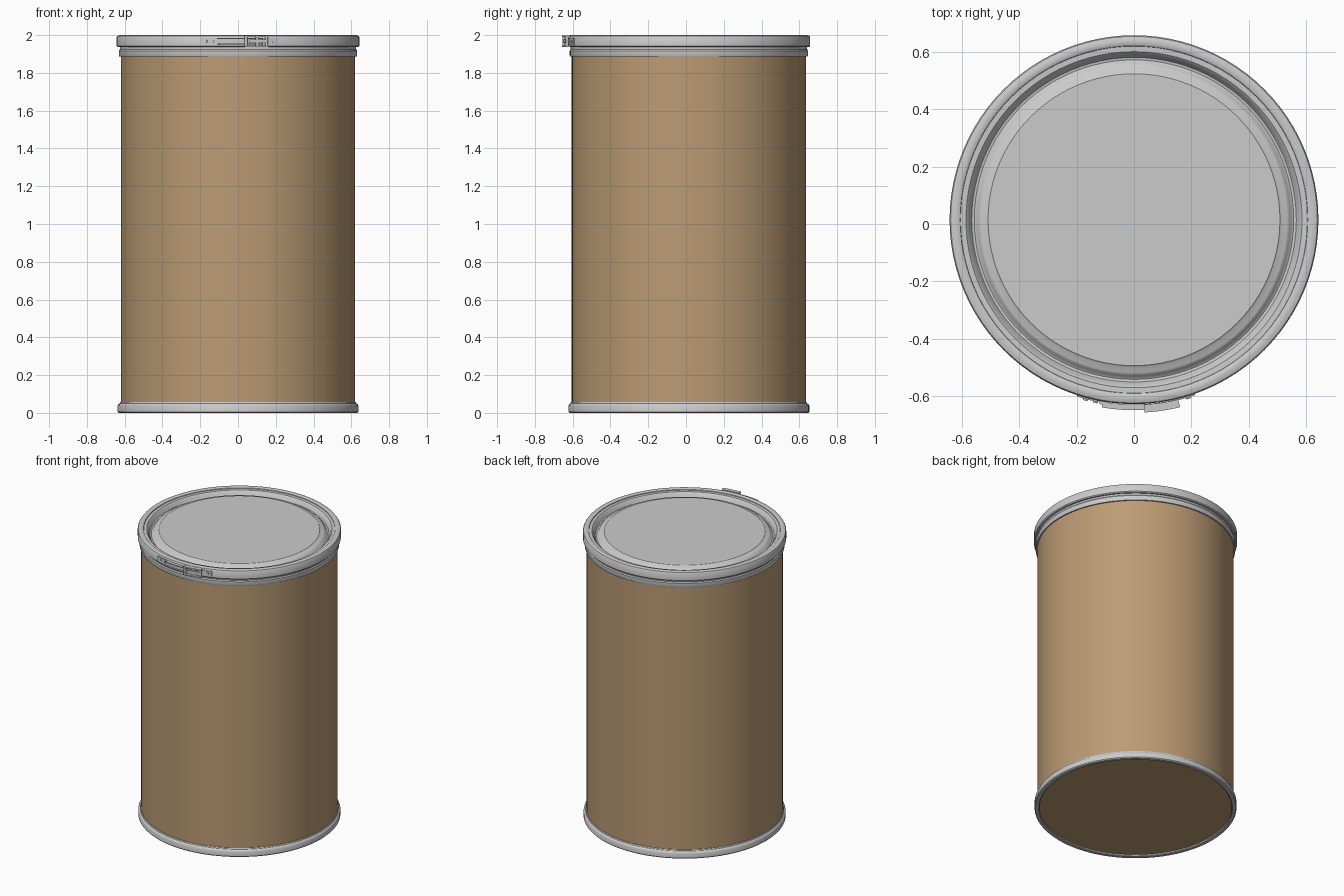
import bpy, bmesh, math
from mathutils import Matrix, Vector

if "Cube" in bpy.data.objects:
    bpy.data.objects.remove(bpy.data.objects["Cube"])

CY = 0.015      # drum axis offset, the latch sticks out at the front
SEG = 96

brown = bpy.data.materials.new("fibreboard")
brown.diffuse_color = (0.50, 0.33, 0.175, 1)
brown.use_nodes = True
brown.node_tree.nodes["Principled BSDF"].inputs["Base Color"].default_value = brown.diffuse_color


def finish(name, bm, mat=None):
    bmesh.ops.remove_doubles(bm, verts=bm.verts, dist=1e-5)
    bmesh.ops.recalc_face_normals(bm, faces=bm.faces)
    me = bpy.data.meshes.new(name)
    bm.to_mesh(me)
    bm.free()
    ob = bpy.data.objects.new(name, me)
    ob.location.y = CY
    bpy.context.collection.objects.link(ob)
    if mat:
        me.materials.append(mat)
    bpy.ops.object.select_all(action='DESELECT')
    ob.select_set(True)
    bpy.context.view_layer.objects.active = ob
    bpy.ops.object.shade_smooth_by_angle(angle=math.radians(35))
    return ob


def revolve(name, profile, closed=True, mat=None):
    """Spin (radius, z) points around the drum axis."""
    bm = bmesh.new()
    vs = [bm.verts.new((r, 0, z)) for r, z in profile]
    es = [bm.edges.new(p) for p in zip(vs, vs[1:])]
    if closed:
        es.append(bm.edges.new((vs[-1], vs[0])))
    bmesh.ops.spin(bm, geom=vs + es, cent=(0, 0, 0), axis=(0, 0, 1),
                   angle=2 * math.pi, steps=SEG, use_duplicate=False)
    return finish(name, bm, mat)


def arc_plate(name, x0, x1, z0, z1, r0, r1, steps=8):
    """Plate hugging the front of the ring between two x positions."""
    bm = bmesh.new()
    rows = []
    for i in range(steps + 1):
        a = math.asin((x0 + (x1 - x0) * i / steps) / 0.65)
        s, c = math.sin(a), -math.cos(a)
        rows.append([bm.verts.new((r * s, r * c, z))
                     for r, z in ((r0, z0), (r1, z0), (r1, z1), (r0, z1))])
    for p, q in zip(rows, rows[1:]):
        for k in range(4):
            bm.faces.new((p[k], p[(k + 1) % 4], q[(k + 1) % 4], q[k]))
    bm.faces.new(rows[0])
    bm.faces.new(rows[-1])
    return finish(name, bm)


def rod(name, a, b, radius):
    a, b = Vector(a), Vector(b)
    bm = bmesh.new()
    rot = (b - a).to_track_quat('Z', 'Y').to_matrix().to_4x4()
    bmesh.ops.create_cone(bm, cap_ends=True, segments=12, radius1=radius,
                          radius2=radius, depth=(b - a).length,
                          matrix=Matrix.Translation((a + b) / 2) @ rot)
    return finish(name, bm)


def on_ring(x, r, z):
    a = math.asin(x / 0.65)
    return (r * math.sin(a), -r * math.cos(a), z)


# fibre body with closed bottom
revolve("drum_body", [(0, 0.012), (0.612, 0.012), (0.62, 0.02), (0.62, 1.945), (0, 1.945)],
        closed=False, mat=brown)

# metal chime around the base
revolve("bottom_chime", [(0.608, 0.014), (0.608, 0.004), (0.613, 0), (0.632, 0), (0.638, 0.006),
                         (0.638, 0.038), (0.634, 0.045), (0.627, 0.049), (0.624, 0.057), (0.617, 0.057)])

# metal collar under the lid
revolve("top_collar", [(0.617, 1.886), (0.628, 1.886), (0.631, 1.892), (0.631, 1.917), (0.626, 1.924),
                       (0.626, 1.945), (0.617, 1.945)])

# clamp ring
revolve("clamp_ring", [(0.618, 1.936), (0.636, 1.936), (0.642, 1.942), (0.642, 1.99), (0.638, 1.996),
                       (0.626, 2.0), (0.612, 2.0), (0.605, 1.996), (0.603, 1.988), (0.615, 1.985)])

# lid with sunken channel and raised centre panel
revolve("lid", [(0, 1.986), (0.508, 1.986), (0.514, 1.981), (0.532, 1.979), (0.542, 1.973),
                (0.548, 1.962), (0.556, 1.958), (0.565, 1.960), (0.571, 1.968), (0.577, 1.983),
                (0.585, 1.990), (0.62, 1.992), (0.62, 1.95), (0, 1.95)], closed=False)

# latch: anchor plates at both ends of the clamp ring
arc_plate("latch_anchor_left", -0.20, -0.10, 1.948, 1.985, 0.638, 0.647)
arc_plate("latch_anchor_right", 0.13, 0.215, 1.948, 1.985, 0.638, 0.647)
for x in (-0.17, -0.135, 0.19):
    rod("latch_rivet", on_ring(x, 0.64, 1.967), on_ring(x, 0.652, 1.967), 0.008)

# latch: lever with two folded flanges
arc_plate("latch_lever", -0.12, 0.06, 1.952, 1.981, 0.645, 0.653)
for z in (1.950, 1.979):
    arc_plate("lever_flange", -0.11, 0.13, z, z + 0.005, 0.643, 0.663)

# latch: clasp frame, crossbars and centre tongue
for z in (1.937, 1.989):
    arc_plate("clasp_side", 0.035, 0.155, z, z + 0.008, 0.644, 0.672)
for x in (0.042, 0.10, 0.148):
    rod("clasp_pin", on_ring(x, 0.662, 1.938), on_ring(x, 0.662, 1.996), 0.008)
arc_plate("clasp_tongue", 0.06, 0.15, 1.957, 1.977, 0.650, 0.670)
